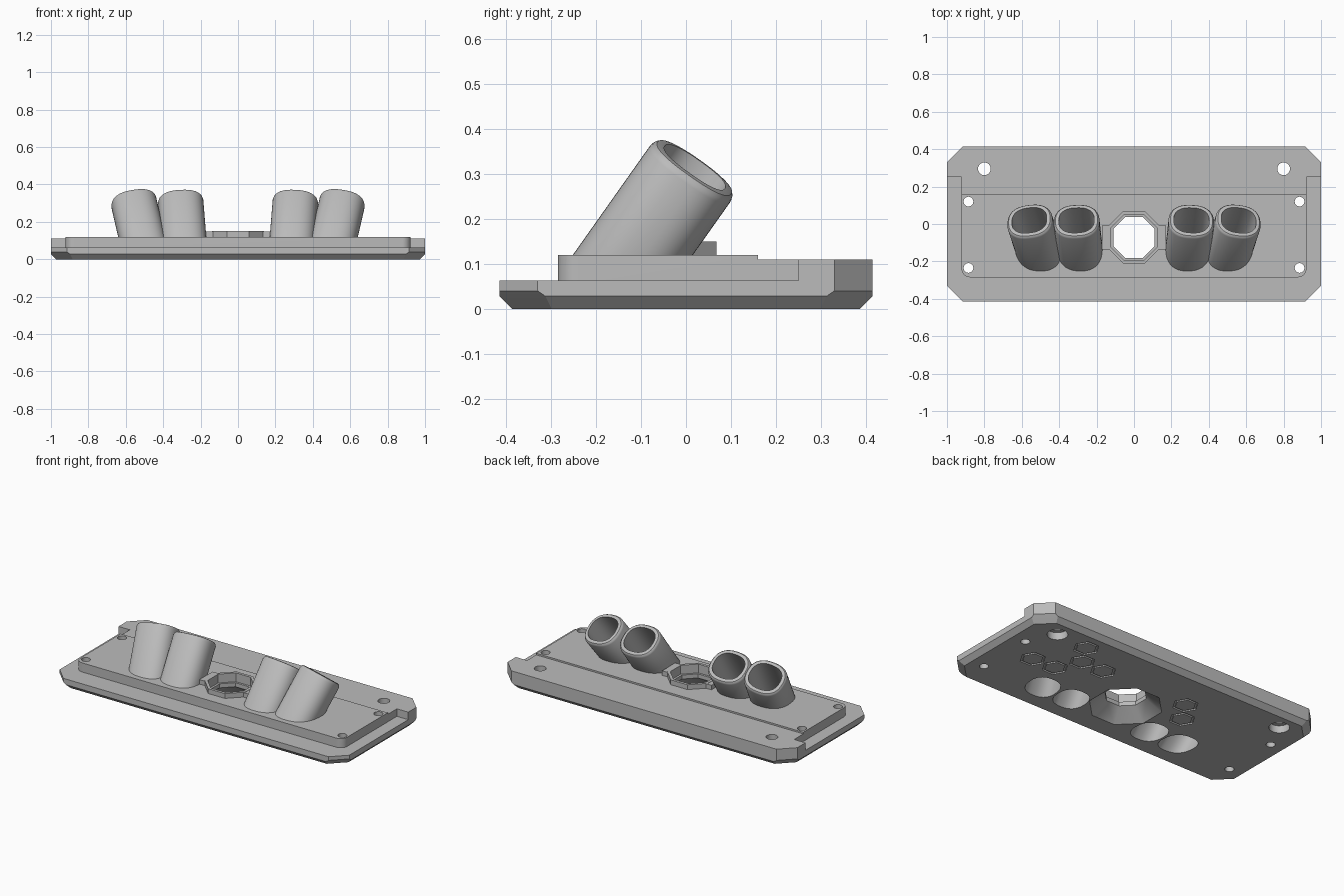
import bpy, bmesh
from math import cos, sin, pi, copysign
from mathutils import Vector

if "Cube" in bpy.data.objects:
    bpy.data.objects.remove(bpy.data.objects["Cube"])

grey = bpy.data.materials.new("plain_grey")
grey.use_nodes = True
colour = (0.5, 0.5, 0.5, 1)
grey.diffuse_color = colour
grey.node_tree.nodes["Principled BSDF"].inputs["Base Color"].default_value = colour


def loft(name, rings, closed=False, floor=None):
    """Skin a list of point rings; optionally trim everything below a floor height."""
    bm = bmesh.new()
    loops = [[bm.verts.new(p) for p in ring] for ring in rings]
    n = len(loops[0])
    pairs = list(zip(loops, loops[1:]))
    if closed:
        pairs.append((loops[-1], loops[0]))
    else:
        bm.faces.new(loops[0])
        bm.faces.new(loops[-1])
    for a, b in pairs:
        for i in range(n):
            j = (i + 1) % n
            bm.faces.new((a[i], a[j], b[j], b[i]))
    if floor is not None:
        cut = bmesh.ops.bisect_plane(bm, geom=bm.verts[:] + bm.edges[:] + bm.faces[:],
                                     plane_co=(0, 0, floor), plane_no=(0, 0, 1), clear_inner=True)
        edges = [e for e in cut["geom_cut"] if isinstance(e, bmesh.types.BMEdge)]
        bmesh.ops.contextual_create(bm, geom=edges)
    bmesh.ops.recalc_face_normals(bm, faces=bm.faces)
    mesh = bpy.data.meshes.new(name)
    bm.to_mesh(mesh)
    bm.free()
    mesh.materials.append(grey)
    ob = bpy.data.objects.new(name, mesh)
    bpy.context.collection.objects.link(ob)
    return ob


def flat(points, z):
    return [Vector((x, y, z)) for x, y in points]


def prism(name, points, z0, z1):
    return loft(name, [flat(points, z0), flat(points, z1)])


def polygon(x, y, r, n, turn=0.0):
    return [(x + r * cos(turn + 2 * pi * i / n), y + r * sin(turn + 2 * pi * i / n)) for i in range(n)]


def rectangle(x0, x1, y0, y1):
    return [(x0, y0), (x1, y0), (x1, y1), (x0, y1)]


def outline(hx, hy, c):
    return [(hx, c - hy), (hx, hy - c), (hx - c, hy), (c - hx, hy),
            (-hx, hy - c), (-hx, c - hy), (c - hx, -hy), (hx - c, -hy)]


def combine(ob, unions=(), cuts=()):
    """Bake booleans into the part and drop the helpers."""
    helpers = [(h, "UNION") for h in unions] + [(h, "DIFFERENCE") for h in cuts]
    for h, op in helpers:
        h.hide_render = True
        mod = ob.modifiers.new(op.lower(), "BOOLEAN")
        mod.operation, mod.solver, mod.object = op, "EXACT", h
    bpy.context.view_layer.update()
    baked = bpy.data.meshes.new_from_object(ob.evaluated_get(bpy.context.evaluated_depsgraph_get()))
    ob.modifiers.clear()
    ob.data = baked
    for h, _ in helpers:
        bpy.data.objects.remove(h)


# Base plate with chamfered corners and bevelled underside
W, D, C = 1.0, 0.415, 0.085
base = loft("base_plate", [flat(outline(W - 0.028, D - 0.028, 0.088), 0),
                           flat(outline(W, D, 0.102), 0.028),
                           flat(outline(W, D, C), 0.04),
                           flat(outline(W, D, C), 0.063)])

# Raised rear strip and centre panel with rounded front corners
rear = [(W, 0.25), (W, D - C), (W - C, D), (C - W, D), (-W, D - C), (-W, 0.25)]
R, PX, PY = 0.045, 0.922, -0.285


def panel(y_back):
    arc = [(R * sin(a * pi / 16), R * cos(a * pi / 16)) for a in range(9)]
    right = [(PX - R + s, PY + R - c) for s, c in arc]
    left = [(-x, y) for x, y in reversed(right)]
    return right + [(PX, y_back), (-PX, y_back)] + left


unions = [prism("rear_strip", rear, 0.05, 0.11),
          prism("panel_low", panel(0.26), 0.045, 0.11),
          prism("panel_high", panel(0.16), 0.055, 0.12)]

# Collar around the centre opening
CY = -0.072
FLAT = 1 / cos(pi / 8)


def octagon(apothem):
    return polygon(0, CY, apothem * FLAT, 8, pi / 8)


unions += [prism("collar", octagon(0.14), 0.1, 0.15),
           prism("collar_tabs", rectangle(-0.17, 0.17, CY - 0.065, CY + 0.065), 0.105, 0.148)]

# Flared centre opening with an upper ledge
steps = [(0.205, -0.01), (0.11, 0.07), (0.11, 0.095), (0.123, 0.095), (0.123, 0.3)]
cuts = [loft("opening", [flat(octagon(a), z) for a, z in steps])]

# Screw holes, with counterbores under the rear pair
for side in (-1, 1):
    for y in (0.12, -0.235):
        cuts.append(prism("screw_hole", polygon(side * 0.885, y, 0.026, 24), -0.1, 0.3))
    cuts.append(prism("rear_hole", polygon(side * 0.8, 0.295, 0.034, 24), -0.1, 0.3))
    cuts.append(prism("counterbore", polygon(side * 0.8, 0.295, 0.058, 24), -0.1, 0.045))

# Hexagonal grooves in the underside
for x, y in [(0.58, 0.28), (0.73, 0.0), (0.5, 0.15), (0.575, 0.005),
             (0.345, 0.145), (-0.245, 0.15), (-0.33, 0.02)]:
    outer, inner = polygon(x, y, 0.074, 6), polygon(x, y, 0.06, 6)
    cuts.append(loft("groove", [flat(outer, -0.02), flat(outer, 0.008),
                                flat(inner, 0.008), flat(inner, -0.02)], closed=True))


# Leaning tubes with a rounded-square section
def section(foot, axis, z, hx, hy, back=0.0):
    v = Vector((1, 0, 0))
    v = (v - axis * v.dot(axis)).normalized()
    w = axis.cross(v)
    centre = foot + axis * ((z - foot.z) / axis.z - back)
    ring = []
    for i in range(48):
        a = 2 * pi * i / 48
        c, s = cos(a), sin(a)
        ring.append(centre + v * copysign(abs(c) ** 0.82, c) * hx + w * copysign(abs(s) ** 0.82, s) * hy)
    return ring


TOP = 0.315
tubes = []
for side, word in ((1, "left"), (-1, "right")):
    for x, lean, place in ((0.292, 0.08, "inner"), (0.515, 0.23, "outer")):
        foot = Vector((side * x, -0.118, 0.12))
        axis = Vector((side * lean, 0.707, 1)).normalized()

        def ring(z, inset=0.0, back=0.0):
            return section(foot, axis, z, 0.122 - inset, 0.109 - inset, back)

        def bore():
            return loft("bore", [ring(-0.15, 0.027), ring(0.5, 0.027)])

        tube = loft(f"{word}_{place}_tube",
                    [ring(0.0), ring(TOP, 0, 0.018), ring(TOP, 0.003, 0.009),
                     ring(TOP, 0.009, 0.002), ring(TOP, 0.017)], floor=0.118)
        combine(tube, cuts=[bore()])
        tubes.append(tube)
        cuts.append(bore())

combine(base, unions, cuts)

# Smooth curved walls, keep corners crisp
bpy.ops.object.select_all(action="DESELECT")
for ob in [base] + tubes:
    ob.select_set(True)
bpy.context.view_layer.objects.active = base
bpy.ops.object.shade_smooth_by_angle(angle=0.5)
